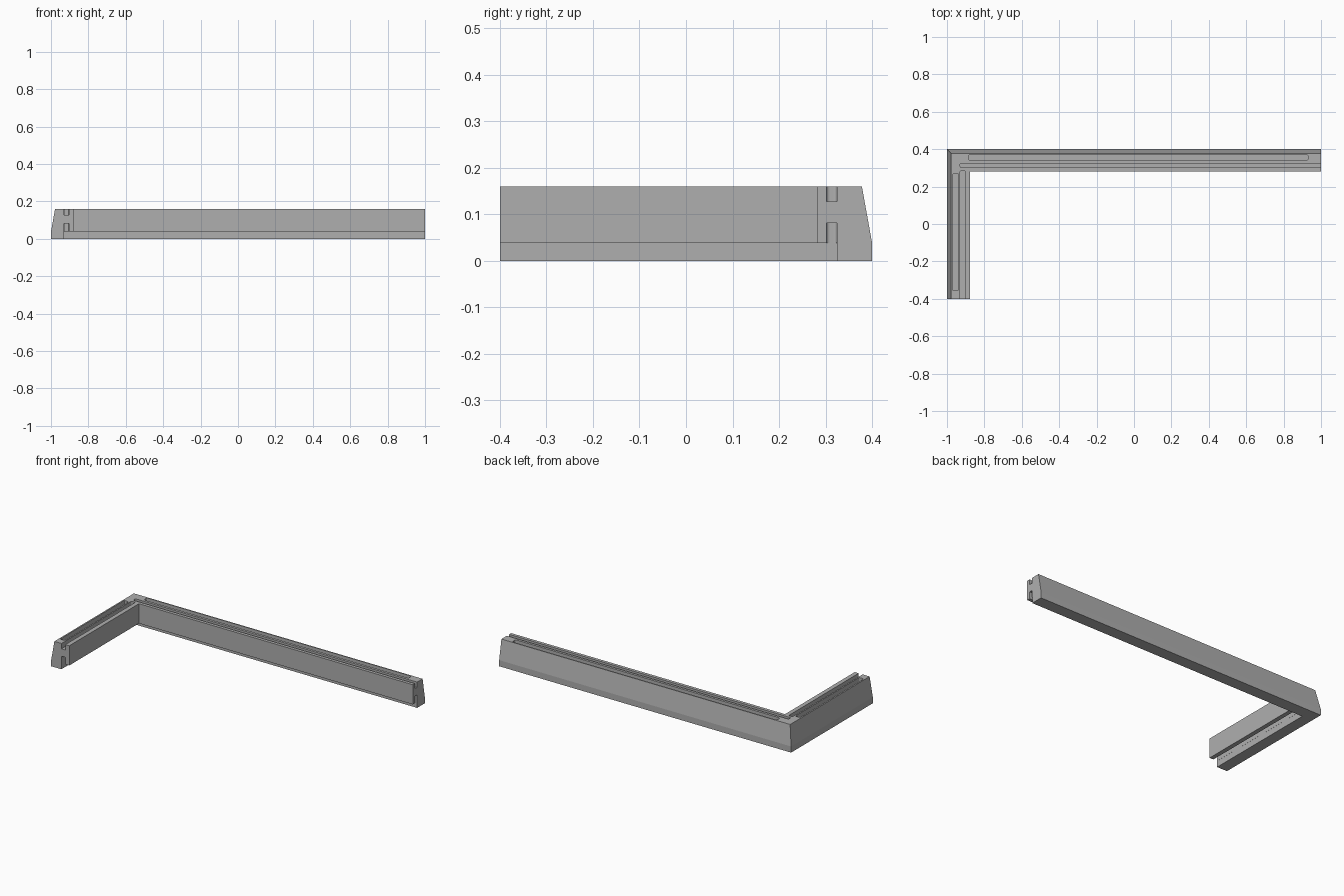
import bpy
import bmesh

cube = bpy.data.objects.get("Cube")
if cube:
    bpy.data.objects.remove(cube, do_unlink=True)

grey = bpy.data.materials.new("plain grey")
grey.use_nodes = True
COLOUR = (0.43, 0.43, 0.43, 1)
grey.diffuse_color = COLOUR
grey.node_tree.nodes["Principled BSDF"].inputs["Base Color"].default_value = COLOUR

HEIGHT = 0.16
REBATE = 0.038


def make_object(name, bm):
    bmesh.ops.recalc_face_normals(bm, faces=bm.faces)
    mesh = bpy.data.meshes.new(name)
    bm.to_mesh(mesh)
    bm.free()
    mesh.materials.append(grey)
    obj = bpy.data.objects.new(name, mesh)
    bpy.context.collection.objects.link(obj)
    return obj


def add_slot(bm, x, y, z, radius=0.007):
    """Box between the given limits with rounded upright edges."""
    verts = [bm.verts.new((x[i], y[j], z[k])) for k in (0, 1)
             for i, j in ((0, 0), (1, 0), (1, 1), (0, 1))]
    low, high = verts[:4], verts[4:]
    bm.faces.new(low[::-1])
    bm.faces.new(high)
    for i in range(4):
        n = (i + 1) % 4
        bm.faces.new((low[i], low[n], high[n], high[i]))
    upright = [bm.edges.get((a, b)) for a, b in zip(low, high)]
    bmesh.ops.bevel(bm, geom=upright, offset=radius, segments=4,
                    profile=0.5, affect='EDGES')


# Corner rail: one section swept along both arms with a mitred corner.
# Each point is inset from the short arm's and long arm's outer faces, and height.
section = [(0, 0, 0), (0, 0, REBATE), (0.022, 0.022, HEIGHT),
           (0.124, 0.118, HEIGHT), (0.124, 0.118, REBATE),
           (0.07, 0.075, REBATE), (0.07, 0.075, 0)]
bm = bmesh.new()
rings = [[bm.verts.new((1, 0.4 - dy, z)) for dx, dy, z in section],
         [bm.verts.new((dx - 1, 0.4 - dy, z)) for dx, dy, z in section],
         [bm.verts.new((dx - 1, -0.4, z)) for dx, dy, z in section]]
for a, b in zip(rings, rings[1:]):
    for i in range(len(section)):
        n = (i + 1) % len(section)
        bm.faces.new((a[i], a[n], b[n], b[i]))
bm.faces.new(rings[0])
bm.faces.new(rings[-1][::-1])
rail = make_object("corner_rail", bm)

# Cutters: top groove, lower slot and top pocket for each arm
bm = bmesh.new()
for z in ((0.127, 0.2), (0.03, 0.081)):
    add_slot(bm, (-0.9295, 1.1), (0.302, 0.3245), z)
    add_slot(bm, (-0.9295, -0.903), (-0.5, 0.2855), z)
pocket = (0.13, 0.2)
add_slot(bm, (-0.883, 0.93), (0.34, 0.371), pocket)
add_slot(bm, (-0.969, -0.938), (-0.356, 0.27), pocket)
cutter = make_object("groove_cutter", bm)
cutter.hide_render = True

cut = rail.modifiers.new("grooves", 'BOOLEAN')
cut.operation = 'DIFFERENCE'
cut.solver = 'EXACT'
cut.object = cutter
bpy.ops.object.select_all(action='DESELECT')
bpy.context.view_layer.objects.active = rail
rail.select_set(True)
bpy.ops.object.modifier_apply(modifier=cut.name)
bpy.data.objects.remove(cutter, do_unlink=True)
bpy.ops.object.shade_smooth_by_angle(angle=0.1)
